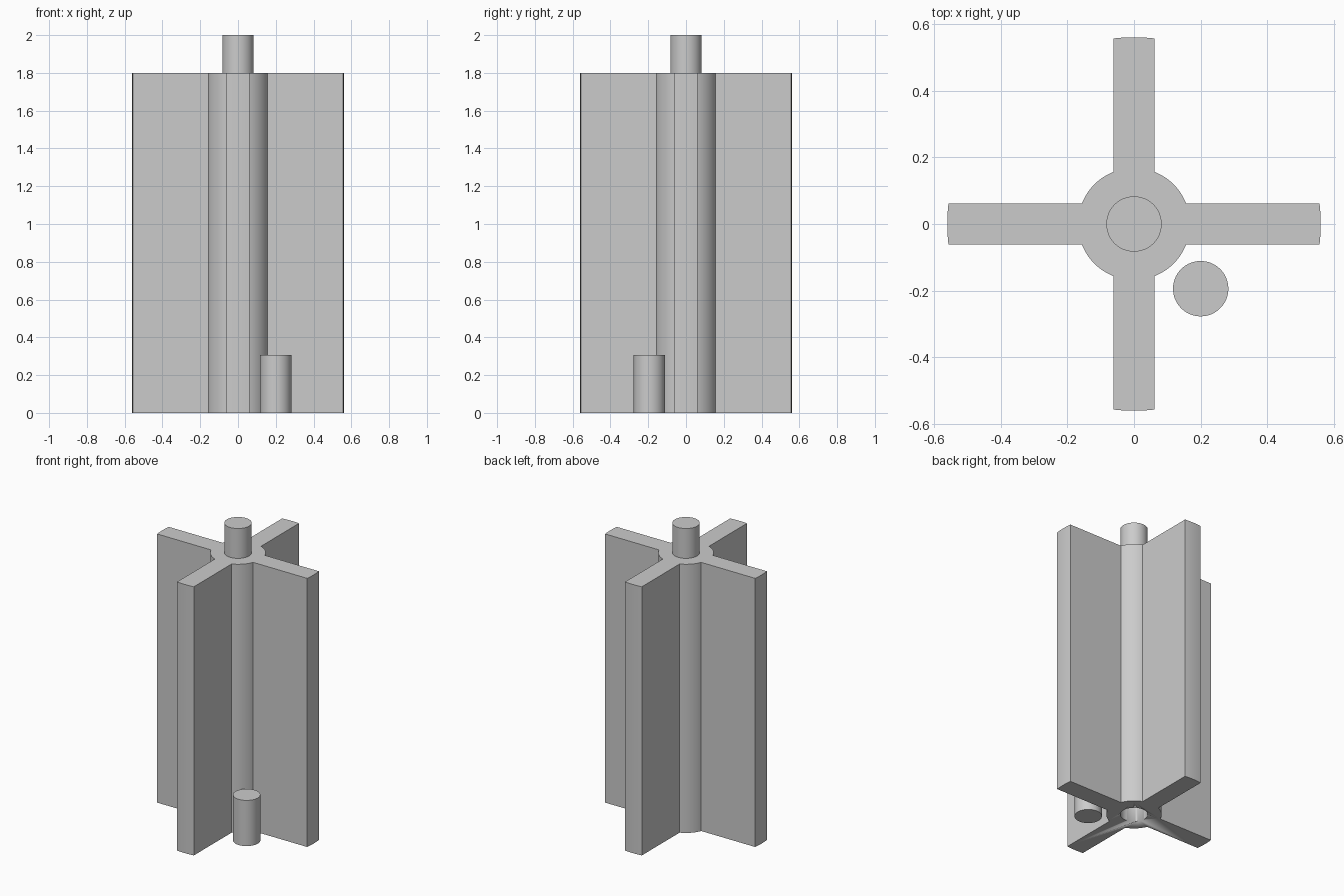
import bpy
import bmesh
from math import asin, cos, sin, pi, radians
from mathutils import Vector

cube = bpy.data.objects.get("Cube")
if cube:
    bpy.data.objects.remove(cube, do_unlink=True)

HEIGHT = 1.8          # body height
FIN_RADIUS = 0.56     # rounded fin tips
FIN_HALF = 0.062      # half fin thickness
CORE_RADIUS = 0.168
PIN_RADIUS = 0.083

grey = bpy.data.materials.new("plain grey")
grey.use_nodes = True
colour = (0.6, 0.6, 0.6, 1)
grey.diffuse_color = colour
grey.node_tree.nodes["Principled BSDF"].inputs["Base Color"].default_value = colour


def arc(radius, start, end, steps):
    """Points on an arc about the origin, both ends included."""
    angles = [start + (end - start) * i / steps for i in range(steps + 1)]
    return [Vector((radius * cos(a), radius * sin(a), 0)) for a in angles]


def prism(name, outline, bottom, top):
    """Closed upright solid from a flat outline."""
    bm = bmesh.new()
    base = bm.faces.new([bm.verts.new((p.x, p.y, bottom)) for p in outline])
    result = bmesh.ops.extrude_face_region(bm, geom=[base], use_keep_orig=True)
    raised = [v for v in result["geom"] if isinstance(v, bmesh.types.BMVert)]
    bmesh.ops.translate(bm, verts=raised, vec=(0, 0, top - bottom))
    bmesh.ops.recalc_face_normals(bm, faces=bm.faces)
    mesh = bpy.data.meshes.new(name)
    bm.to_mesh(mesh)
    bm.free()
    mesh.materials.append(grey)
    obj = bpy.data.objects.new(name, mesh)
    bpy.context.collection.objects.link(obj)
    bpy.ops.object.select_all(action="DESELECT")
    obj.select_set(True)
    bpy.context.view_layer.objects.active = obj
    bpy.ops.object.shade_smooth_by_angle(angle=radians(20))
    return obj


def rod(name, x, y, bottom, top):
    ring = arc(PIN_RADIUS, 0, 2 * pi, 64)[:-1]
    return prism(name, [p + Vector((x, y, 0)) for p in ring], bottom, top)


# Finned body: fin tip arc followed by core arc, four times round
tip = asin(FIN_HALF / FIN_RADIUS)
root = asin(FIN_HALF / CORE_RADIUS)
outline = []
for quarter in range(4):
    turn = quarter * pi / 2
    outline += arc(FIN_RADIUS, turn - tip, turn + tip, 6)
    outline += arc(CORE_RADIUS, turn + root, turn + pi / 2 - root, 12)
body = prism("finned_body", outline, 0, HEIGHT)

# Blind socket in the underside
cutter = rod("socket_cutter", 0, 0, -0.1, 0.22)
cutter.hide_render = True
cutter.hide_set(True)
socket = body.modifiers.new("socket", "BOOLEAN")
socket.operation = "DIFFERENCE"
socket.solver = "EXACT"
socket.object = cutter

# Pin on top and loose peg beside the core
rod("top_pin", 0, 0, HEIGHT, 2)
rod("loose_peg", 0.2, -0.194, 0, 0.306)
